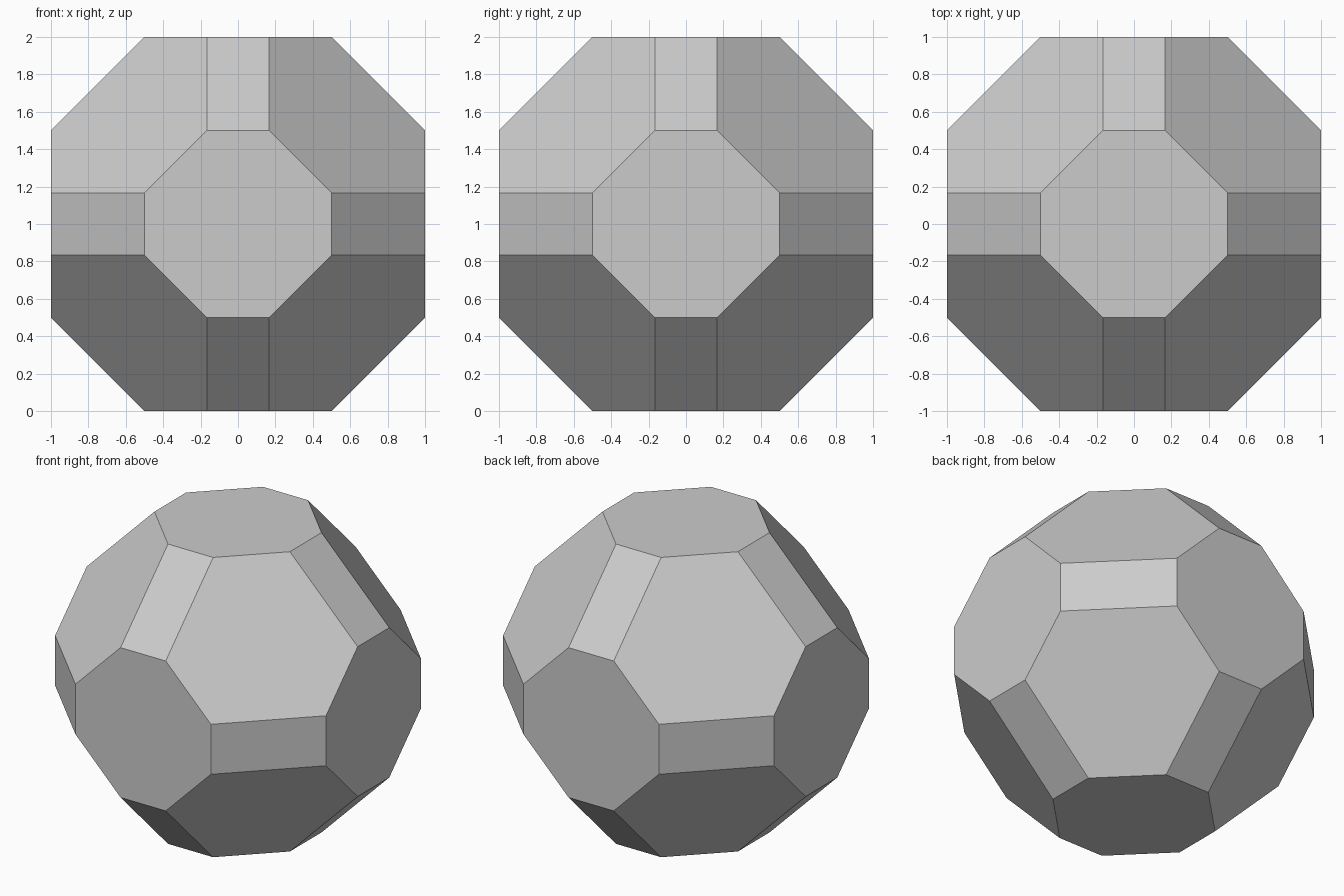
import bpy, bmesh
from itertools import product
from mathutils import Vector

if "Cube" in bpy.data.objects:
    bpy.data.objects.remove(bpy.data.objects["Cube"])


def slice_off(bm, normal, offset):
    """Trim everything beyond the plane normal . p = offset and cap the cut."""
    n = Vector(normal)
    res = bmesh.ops.bisect_plane(
        bm, geom=bm.verts[:] + bm.edges[:] + bm.faces[:], dist=1e-5,
        plane_co=n * (offset / n.length_squared), plane_no=n, clear_outer=True)
    rim = [e for e in res["geom_cut"] if isinstance(e, bmesh.types.BMEdge)]
    bmesh.ops.contextual_create(bm, geom=rim)


# Start from a cube; its sides become the octagons
bm = bmesh.new()
bmesh.ops.create_cube(bm, size=2)
directions = list(product((-1, 0, 1), repeat=3))

# Bevel the twelve edges into rectangles, then the eight corners into hexagons
for d in directions:
    if d.count(0) == 1:
        slice_off(bm, d, 1.5)
for d in directions:
    if d.count(0) == 0:
        slice_off(bm, d, 5 / 3)

bmesh.ops.recalc_face_normals(bm, faces=bm.faces[:])
bmesh.ops.translate(bm, verts=bm.verts[:], vec=(0, 0, 1))

mesh = bpy.data.meshes.new("truncated_cuboctahedron")
bm.to_mesh(mesh)
bm.free()

# Single plain grey
grey = bpy.data.materials.new("light_grey")
grey.diffuse_color = (0.6, 0.6, 0.6, 1)
grey.use_nodes = True
grey.node_tree.nodes["Principled BSDF"].inputs["Base Color"].default_value = grey.diffuse_color
mesh.materials.append(grey)

solid = bpy.data.objects.new("truncated_cuboctahedron", mesh)
bpy.context.collection.objects.link(solid)
